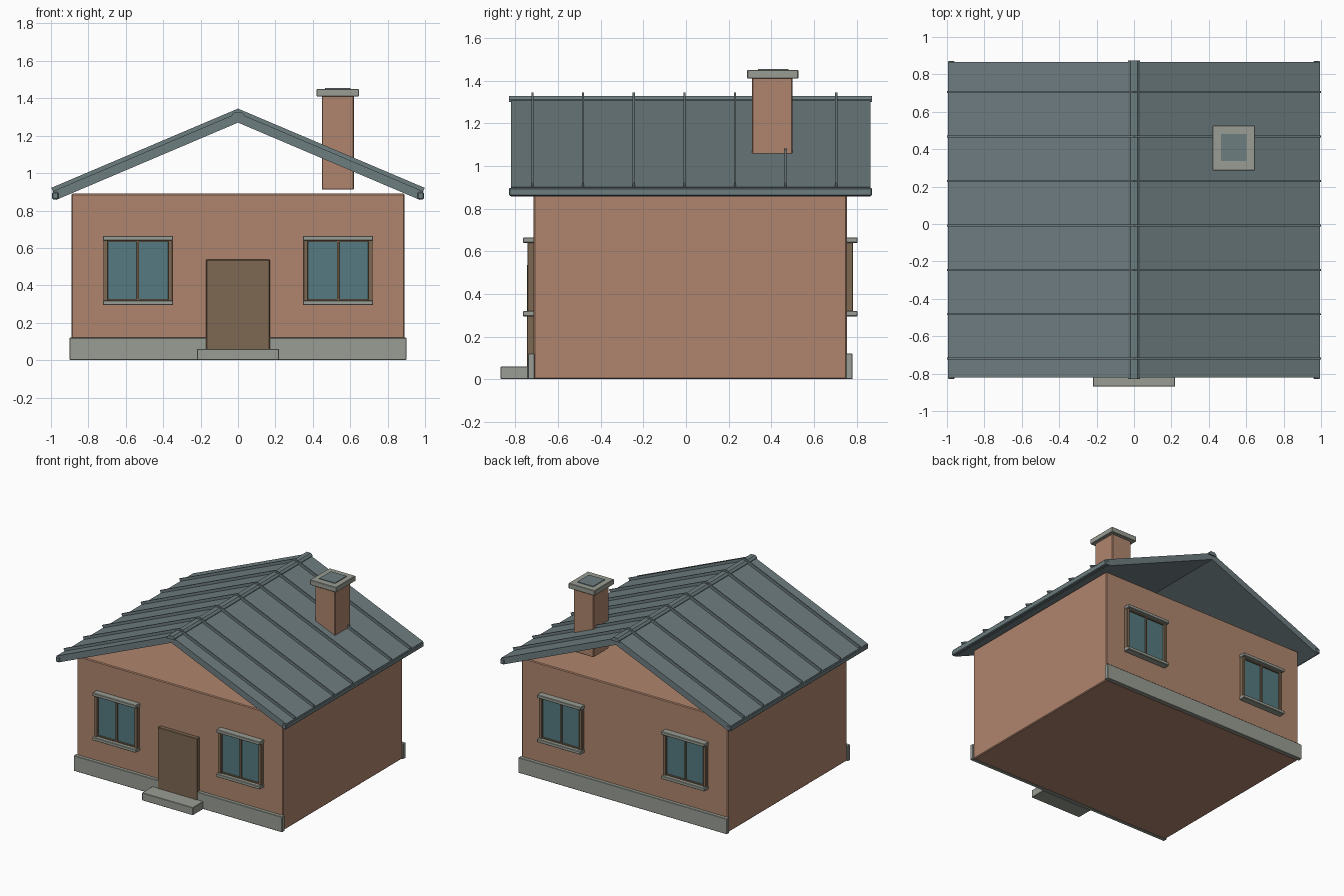
import bpy, bmesh

if "Cube" in bpy.data.objects:
    bpy.data.objects.remove(bpy.data.objects["Cube"])


def material(name, rgb):
    m = bpy.data.materials.new(name)
    m.diffuse_color = (*rgb, 1)
    m.use_nodes = True
    m.node_tree.nodes["Principled BSDF"].inputs["Base Color"].default_value = m.diffuse_color
    return m


BRICK = material("brick", (0.43, 0.235, 0.155))
METAL = material("roof_metal", (0.155, 0.205, 0.215))
STONE = material("stone", (0.32, 0.34, 0.295))
WOOD = material("wood", (0.21, 0.14, 0.084))
GLASS = material("glass", (0.09, 0.195, 0.215))
MID_Y = 0.02  # middle of the house between front and back walls


def finish(name, bm, mat, bevel):
    bmesh.ops.recalc_face_normals(bm, faces=bm.faces)
    me = bpy.data.meshes.new(name)
    bm.to_mesh(me)
    bm.free()
    me.materials.append(mat)
    ob = bpy.data.objects.new(name, me)
    bpy.context.collection.objects.link(ob)
    if bevel:
        mod = ob.modifiers.new("bevel", "BEVEL")
        mod.width, mod.segments = bevel, 1
    return ob


def box(name, x, y, z, mat, bevel=0.003):
    """Box from (min, max) ranges on each axis."""
    bm = bmesh.new()
    bmesh.ops.create_cube(bm, size=1)
    for v in bm.verts:
        v.co = [r[0] + (c + 0.5) * (r[1] - r[0]) for c, r in zip(v.co, (x, y, z))]
    return finish(name, bm, mat, bevel)


def prism(name, profile, y0, y1, mat, bevel=0):
    """Extrude an x-z profile along y."""
    bm = bmesh.new()
    face = bm.faces.new([bm.verts.new((x, y0, z)) for x, z in profile])
    ext = bmesh.ops.extrude_face_region(bm, geom=[face])["geom"]
    for v in ext:
        if isinstance(v, bmesh.types.BMVert):
            v.co.y = y1
    return finish(name, bm, mat, bevel)


# Walls: a plain block, gables left open under the roof
box("walls", (-0.89, 0.89), (-0.715, 0.755), (0, 0.89), BRICK, 0.006)


def on_wall(side, inner, outer):
    """y range of a part standing off the front (-1) or back (+1) wall."""
    return sorted((MID_Y + side * (0.735 + inner), MID_Y + side * (0.735 + outer)))


# Plinths and windows on front and back
for side, label in ((-1, "front"), (1, "back")):
    box(label + "_plinth", (-0.9, 0.9), on_wall(side, -0.005, 0.027), (0, 0.12), STONE)
    for cx, hand in ((-0.535, "left"), (0.535, "right")):
        n = f"{label}_{hand}_window_"
        box(n + "glass", (cx - 0.17, cx + 0.17), on_wall(side, -0.005, 0.012),
            (0.31, 0.65), GLASS, 0)
        for part, z in (("sill", (0.295, 0.32)), ("lintel", (0.64, 0.665))):
            box(n + part, (cx - 0.188, cx + 0.188), on_wall(side, -0.005, 0.05), z, STONE)
        for i, (dx, w) in enumerate(((-0.173, 0.012), (0, 0.007), (0.173, 0.012))):
            box(f"{n}post_{i}", (cx + dx - w, cx + dx + w),
                on_wall(side, -0.005, 0.029 if i != 1 else 0.022), (0.318, 0.642), WOOD, 0.002)
        for part, z in (("bottom_rail", (0.318, 0.328)), ("top_rail", (0.632, 0.642))):
            box(n + part, (cx - 0.165, cx + 0.165), on_wall(side, -0.005, 0.022), z, WOOD, 0)

# Door and step
box("door", (-0.17, 0.17), (-0.746, -0.71), (0.05, 0.537), WOOD)
box("door_step", (-0.22, 0.22), (-0.87, -0.74), (0, 0.06), STONE)


def chevron(half):
    """Complete a profile from its right half, listed ridge to ridge."""
    return half + [(-x, z) for x, z in reversed(half[1:-1])]


# Roof slab with open gables
prism("roof", chevron([(0, 1.27), (0.972, 0.857), (0.992, 0.902), (0, 1.322)]),
      -0.822, 0.865, METAL)

# Standing seams on both slopes
for i in range(7):
    y = -0.72 + i * 0.2375
    prism(f"roof_seam_{i}", chevron([(0, 1.31), (0.985, 0.893), (0.999, 0.921), (0, 1.345)]),
          y - 0.005, y + 0.005, METAL)

# Ridge cap and eave trims
prism("ridge_cap", [(-0.033, 1.3), (0.033, 1.3), (0.033, 1.313), (0.018, 1.328),
                    (-0.018, 1.328), (-0.033, 1.313)], -0.83, 0.873, METAL)
for s, hand in ((-1, "left"), (1, "right")):
    box(hand + "_eave_trim", sorted((s * 0.96, s * 0.995)), (-0.83, 0.872),
        (0.86, 0.898), METAL, 0.005)

# Chimney on the right slope
box("chimney", (0.448, 0.62), (0.31, 0.5), (0.912, 1.415), BRICK, 0.004)
box("chimney_cap", (0.42, 0.646), (0.287, 0.527), (1.41, 1.45), STONE, 0.003)
box("chimney_flue", (0.465, 0.602), (0.337, 0.48), (1.42, 1.455), METAL, 0)
